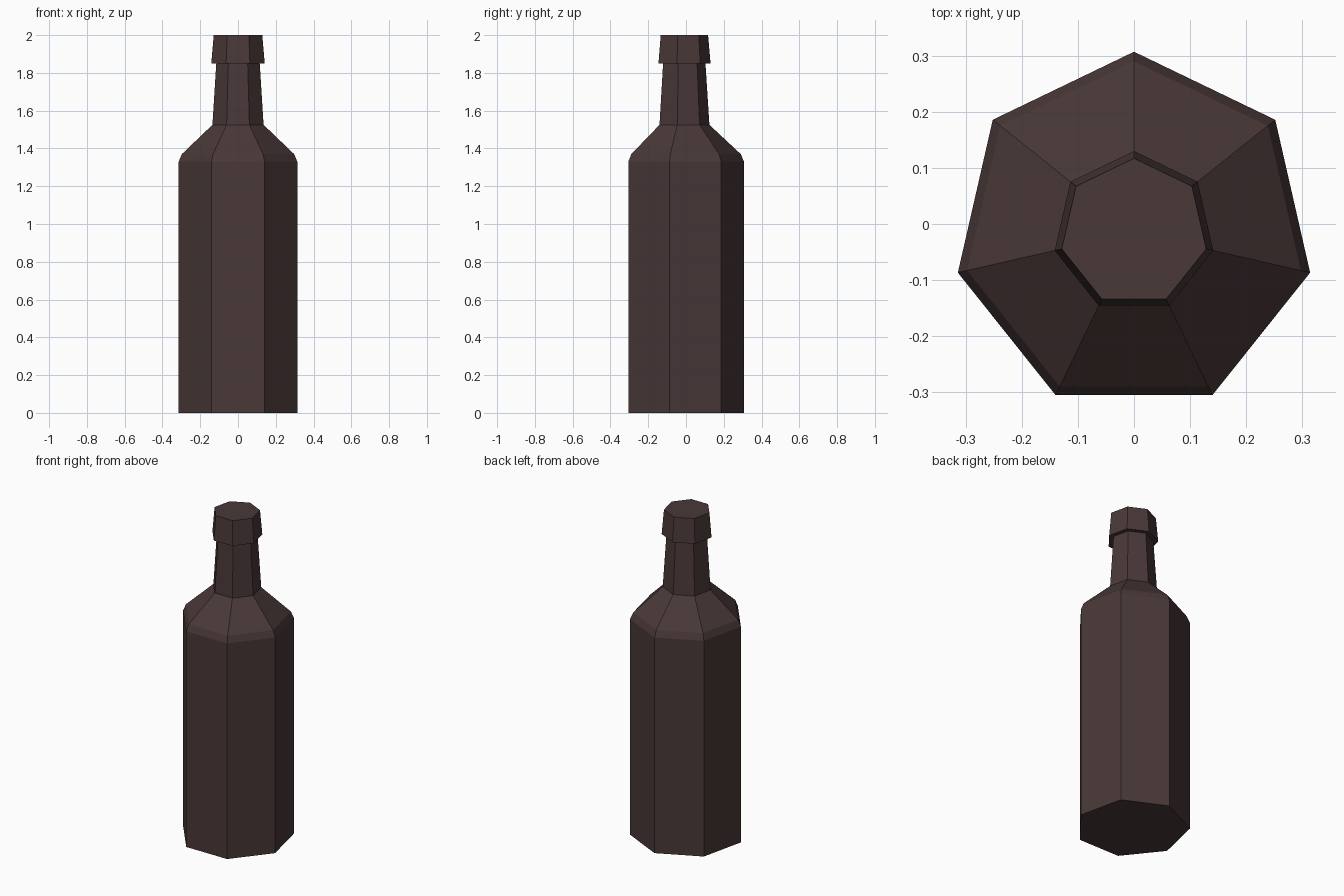
import bpy, bmesh, math

if "Cube" in bpy.data.objects:
    bpy.data.objects.remove(bpy.data.objects["Cube"])

SIDES = 7
CENTRE_Y = -0.015  # an odd-sided ring is off-centre from its bounding box

# Bottle colour
glass = bpy.data.materials.new("dark brown glass")
glass.diffuse_color = (0.067, 0.040, 0.039, 1.0)
glass.use_nodes = True
glass.node_tree.nodes["Principled BSDF"].inputs["Base Color"].default_value = glass.diffuse_color

# Profile (radius, height): body, shoulder, neck, lip
profile = [
    (0.322, 0.0), (0.322, 1.33),
    (0.305, 1.37), (0.139, 1.525),
    (0.118, 1.85), (0.145, 1.85),
    (0.132, 2.0),
]


def ring(bm, radius, z):
    verts = []
    for i in range(SIDES):
        a = math.pi / 2 + 2 * math.pi * i / SIDES
        verts.append(bm.verts.new((radius * math.cos(a),
                                   radius * math.sin(a) + CENTRE_Y, z)))
    return verts


# Turned seven-sided bottle
bm = bmesh.new()
rings = [ring(bm, r, z) for r, z in profile]
for low, high in zip(rings, rings[1:]):
    for i in range(SIDES):
        j = (i + 1) % SIDES
        bm.faces.new((low[i], low[j], high[j], high[i]))

# Flat base and closed top
bm.faces.new(rings[0][::-1])
bm.faces.new(rings[-1])
bmesh.ops.recalc_face_normals(bm, faces=bm.faces)

mesh = bpy.data.meshes.new("bottle")
bm.to_mesh(mesh)
bm.free()
mesh.materials.append(glass)
bottle = bpy.data.objects.new("bottle", mesh)
bpy.context.collection.objects.link(bottle)
